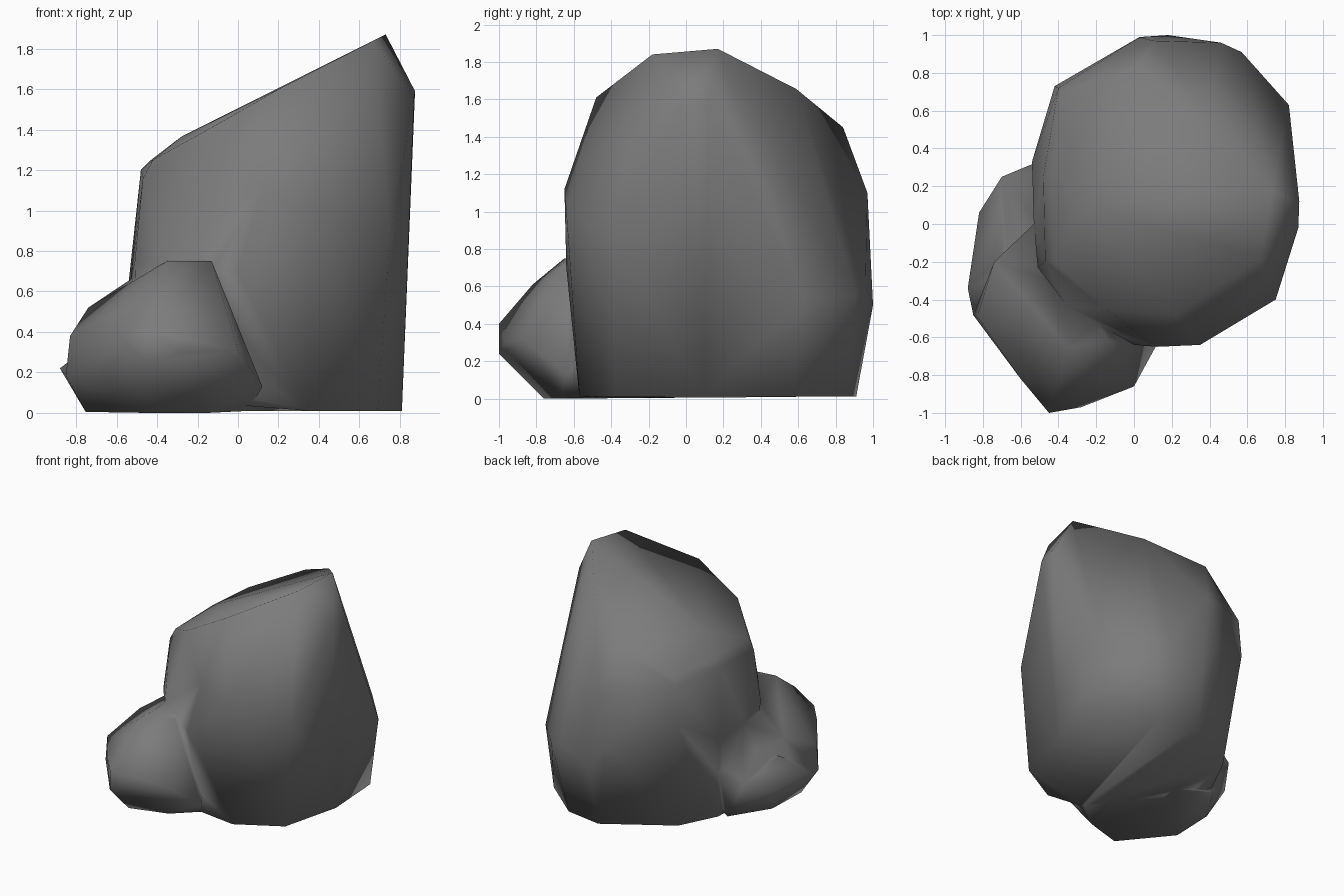
import bpy, bmesh

if "Cube" in bpy.data.objects:
    bpy.data.objects.remove(bpy.data.objects["Cube"])


def ring(outline, z):
    """Lift a flat outline to a single height."""
    return [(x, y, z) for x, y in outline]


def hull_rock(name, points):
    """Faceted stone: the convex hull around a few guide points."""
    bm = bmesh.new()
    for p in points:
        bm.verts.new(p)
    res = bmesh.ops.convex_hull(bm, input=bm.verts[:])
    junk = {g for g in res["geom_interior"] + res["geom_unused"]
            if isinstance(g, bmesh.types.BMVert)}
    bmesh.ops.delete(bm, geom=list(junk), context='VERTS')
    bmesh.ops.recalc_face_normals(bm, faces=bm.faces[:])
    mesh = bpy.data.meshes.new(name)
    bm.to_mesh(mesh)
    bm.free()
    obj = bpy.data.objects.new(name, mesh)
    bpy.context.collection.objects.link(obj)
    return obj


# tall boulder: slanted oval top, shoulder, widest belt and foot
top = [(0.67, -0.18, 1.84), (0.73, 0.17, 1.87), (0.4, 0.59, 1.655), (0.02, 0.84, 1.45),
       (-0.38, 0.68, 1.26), (-0.43, 0.28, 1.25), (-0.42, -0.2, 1.25),
       (-0.15, -0.45, 1.4), (0.22, -0.48, 1.61), (-0.28, 0.1, 1.365)]
shoulder = [(0.87, -0.02, 1.56), (0.875, 0.12, 1.59), (0.1, 0.97, 1.1),
            (-0.40, 0.72, 1.2), (-0.48, 0.25, 1.2), (-0.47, -0.2, 1.16),
            (0.12, -0.65, 1.12), (0.35, -0.64, 1.0)]
belt = [(0.75, -0.4, 0.87), (0.82, 0.63, 0.53), (0.57, 0.91, 0.55), (0.46, 0.96, 0.6),
        (0.18, 1.0, 0.5), (0.03, 0.99, 0.7), (-0.42, 0.73, 0.9), (-0.54, 0.33, 0.65),
        (-0.53, 0.0, 0.66), (-0.51, -0.23, 0.75), (-0.35, -0.44, 0.75), (0.0, -0.64, 0.7)]
foot = ring([(0.81, 0.1), (0.78, 0.58), (0.45, 0.86), (0.15, 0.91), (-0.35, 0.6),
             (-0.5, 0.3), (-0.5, -0.1), (0.05, -0.57), (0.35, -0.57), (0.69, -0.38)], 0.01)
boulder = hull_rock("boulder", top + shoulder + belt + foot)

# knob leaning out at the front left
knob = hull_rock("knob", [
    (-0.45, -1.0, 0.24), (-0.45, -1.0, 0.4), (-0.28, -0.97, 0.3), (0.0, -0.86, 0.31),
    (0.12, -0.64, 0.13), (-0.35, -0.65, 0.75), (-0.13, -0.62, 0.75), (-0.35, -0.3, 0.76),
    (-0.4, -0.82, 0.61), (-0.53, 0.0, 0.66), (-0.74, -0.2, 0.52), (-0.83, -0.49, 0.38),
    (-0.6, -0.82, 0.4), (-0.86, -0.49, 0.2), (-0.1, -0.2, 0.6)]
    + ring([(-0.75, -0.4), (-0.45, -0.76), (-0.15, -0.67), (0.05, -0.5), (-0.4, 0.0)], 0.0))

# low ledge along the left side
ledge = hull_rock("ledge", [
    (-0.53, 0.33, 0.38), (-0.7, 0.25, 0.31), (-0.82, 0.06, 0.2), (-0.88, -0.34, 0.22),
    (-0.86, -0.49, 0.18), (-0.7, -0.2, 0.36), (-0.5, 0.0, 0.48), (-0.3, 0.2, 0.3)]
    + ring([(-0.77, -0.4), (-0.74, -0.05), (-0.55, 0.25), (-0.3, 0.1), (-0.4, -0.5)], 0.005))

# fuse the stones into one solid
for part in (knob, ledge):
    mod = boulder.modifiers.new("fuse", 'BOOLEAN')
    mod.operation = 'UNION'
    mod.solver = 'EXACT'
    mod.object = part
bpy.context.view_layer.update()
fused = bpy.data.meshes.new_from_object(
    boulder.evaluated_get(bpy.context.evaluated_depsgraph_get()))
boulder.modifiers.clear()
boulder.data = fused
for part in (knob, ledge):
    bpy.data.objects.remove(part)

# weld the tiny seam facets so the stones blend, then shade smooth
bm = bmesh.new()
bm.from_mesh(fused)
bmesh.ops.triangulate(bm, faces=bm.faces[:])
bmesh.ops.remove_doubles(bm, verts=bm.verts[:], dist=0.05)
bmesh.ops.dissolve_degenerate(bm, edges=bm.edges[:], dist=0.005)
bmesh.ops.triangulate(bm, faces=bm.faces[:])
bmesh.ops.recalc_face_normals(bm, faces=bm.faces[:])
for face in bm.faces:
    face.smooth = True
bm.to_mesh(fused)
bm.free()

# dark grey stone
stone = bpy.data.materials.new("stone")
stone.diffuse_color = (0.2, 0.2, 0.2, 1)
stone.use_nodes = True
stone.node_tree.nodes["Principled BSDF"].inputs["Base Color"].default_value = stone.diffuse_color
fused.materials.clear()
fused.materials.append(stone)
for poly in fused.polygons:
    poly.material_index = 0
